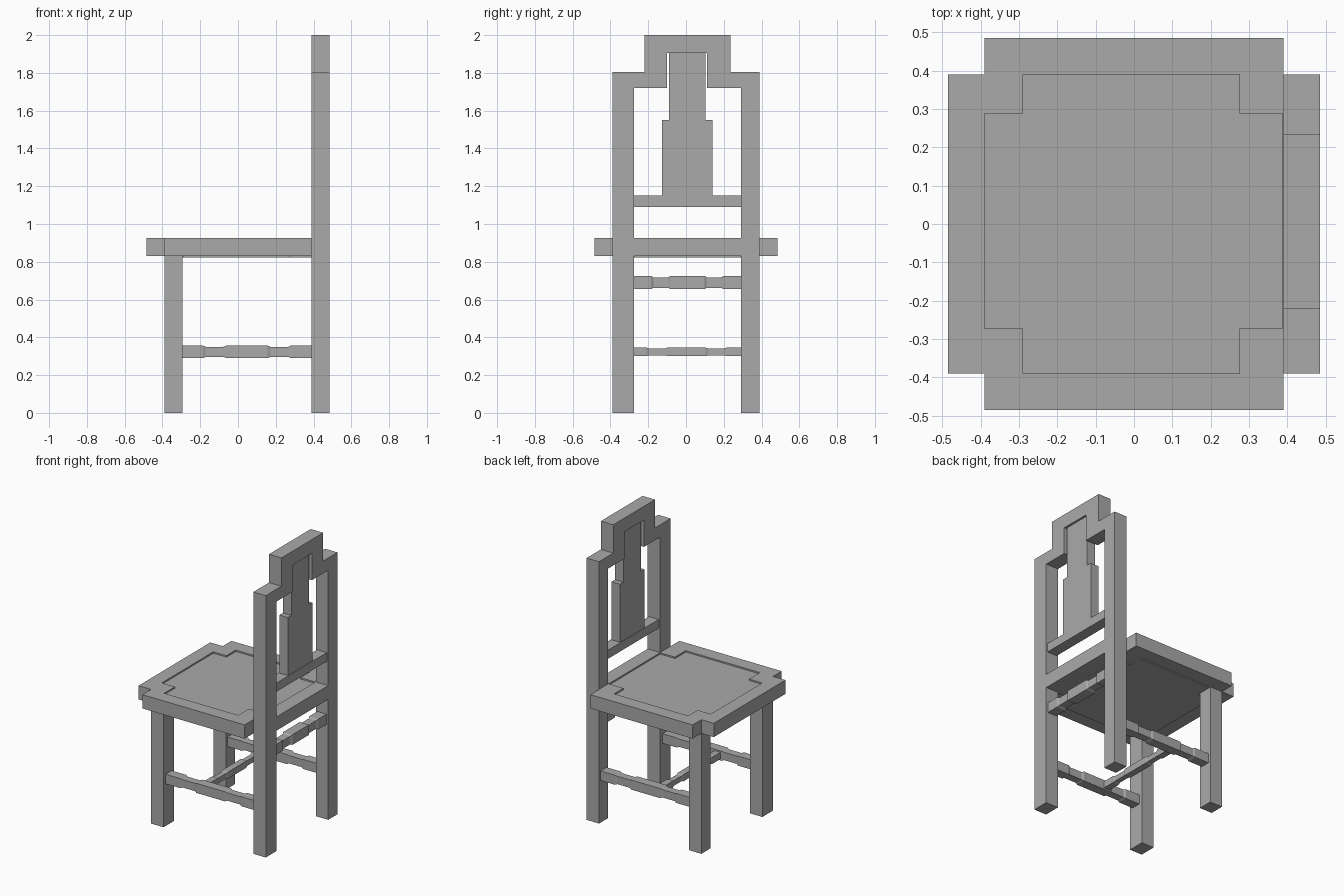
import bpy
import bmesh
from mathutils import Vector

default = bpy.data.objects.get("Cube")
if default:
    bpy.data.objects.remove(default, do_unlink=True)

grey = bpy.data.materials.new("plain_grey")
grey.use_nodes = True
COLOR = (0.4, 0.4, 0.4, 1.0)
grey.diffuse_color = COLOR
grey.node_tree.nodes["Principled BSDF"].inputs["Base Color"].default_value = COLOR


def finish(name, bm):
    bmesh.ops.recalc_face_normals(bm, faces=bm.faces)
    mesh = bpy.data.meshes.new(name)
    bm.to_mesh(mesh)
    bm.free()
    mesh.materials.append(grey)
    obj = bpy.data.objects.new(name, mesh)
    bpy.context.collection.objects.link(obj)
    return obj


def prism(name, loops, axis, lo, hi):
    """Extrude flat outlines (the second one is a hole) along x or z."""
    bm = bmesh.new()
    for loop in loops:
        verts = [bm.verts.new((lo, a, b) if axis == "x" else (a, b, lo)) for a, b in loop]
        for i, v in enumerate(verts):
            bm.edges.new((v, verts[i - 1]))
    bmesh.ops.triangle_fill(bm, use_beauty=True, edges=bm.edges[:])
    grown = bmesh.ops.extrude_face_region(bm, geom=bm.faces[:])["geom"]
    shift = Vector((hi - lo, 0, 0)) if axis == "x" else Vector((0, 0, hi - lo))
    bmesh.ops.translate(bm, vec=shift, verts=[g for g in grown if isinstance(g, bmesh.types.BMVert)])
    bmesh.ops.dissolve_limit(bm, angle_limit=0.01, verts=bm.verts[:], edges=bm.edges[:])
    return finish(name, bm)


def rect(a0, a1, b0, b1):
    return [(a0, b0), (a1, b0), (a1, b1), (a0, b1)]


def stretcher(name, start, end, thick, thin):
    """Square bar with swollen ends and middle, and slimmer stretches between."""
    start, end = Vector(start), Vector(end)
    side = (end - start).normalized().cross(Vector((0, 0, 1)))
    up = Vector((0, 0, 1))
    stations = [(0, thick), (.16, thick), (.18, thin), (.32, thin), (.34, thick)]
    stations += [(1 - t, r) for t, r in reversed(stations)]
    bm = bmesh.new()
    rings = []
    for t, r in stations:
        c = start.lerp(end, t)
        rings.append([bm.verts.new(c + side * r * u + up * r * w)
                      for u, w in ((-1, -1), (1, -1), (1, 1), (-1, 1))])
    for a, b in zip(rings, rings[1:]):
        for i in range(4):
            bm.faces.new((a[i - 1], a[i], b[i], b[i - 1]))
    bm.faces.new(rings[0])
    bm.faces.new(rings[-1])
    return finish(name, bm)


# Main dimensions
FRONT, BACK, OUT = -.39, .39, .485
RIGHT_IN, LEFT_IN = -.275, .29

# Legs and back posts
for side, y0, y1 in (("right", FRONT, RIGHT_IN), ("left", LEFT_IN, BACK)):
    prism(side + "_front_leg", [rect(FRONT, -.295, y0, y1)], "z", 0, .83)
    prism(side + "_back_post", [rect(BACK, OUT, y0, y1)], "z", 0, 1.805)

# Seat frame with cut corners, and the slightly sunken panel inside it
outline = [(-OUT, FRONT), (FRONT, FRONT), (FRONT, -OUT), (BACK, -OUT),
           (BACK, RIGHT_IN), (OUT, RIGHT_IN), (OUT, LEFT_IN), (BACK, LEFT_IN),
           (BACK, OUT), (FRONT, OUT), (FRONT, BACK), (-OUT, BACK)]
opening = [(FRONT, -.273), (-.29, -.273), (-.29, FRONT), (.275, FRONT),
           (.275, -.273), (.388, -.273), (.388, .288), (.275, .288),
           (.275, BACK), (-.29, BACK), (-.29, .288), (FRONT, .288)]
prism("seat_frame", [outline, opening], "z", .83, .925)
prism("seat_panel", [opening], "z", .823, .915)

# Stepped top rail with a slot for the splat
prism("top_rail", [[(RIGHT_IN, 1.72), (-.1, 1.72), (-.1, 1.905), (.112, 1.905),
                    (.112, 1.72), (LEFT_IN, 1.72), (LEFT_IN, 1.805), (.235, 1.805),
                    (.235, 2), (-.22, 2), (-.22, 1.805), (RIGHT_IN, 1.805)]],
      "x", BACK, OUT)

# Splat and the lower back rail that carries it
prism("back_splat", [[(-.128, 1.15), (.14, 1.15), (.14, 1.55), (.102, 1.55),
                      (.102, 1.905), (-.09, 1.905), (-.09, 1.55), (-.128, 1.55)]],
      "x", .405, .47)
prism("lower_back_rail", [rect(RIGHT_IN, LEFT_IN, 1.09, 1.15)], "x", .4, .475)

# Stretchers
for side, y in (("right", -.333), ("left", .34)):
    stretcher(side + "_stretcher", (-.295, y, .323), (BACK, y, .323), .033, .027)
stretcher("cross_stretcher", (-.03, -.31, .323), (-.03, .317, .323), .023, .018)
stretcher("back_stretcher", (.437, RIGHT_IN, .69), (.437, LEFT_IN, .69), .035, .028)
